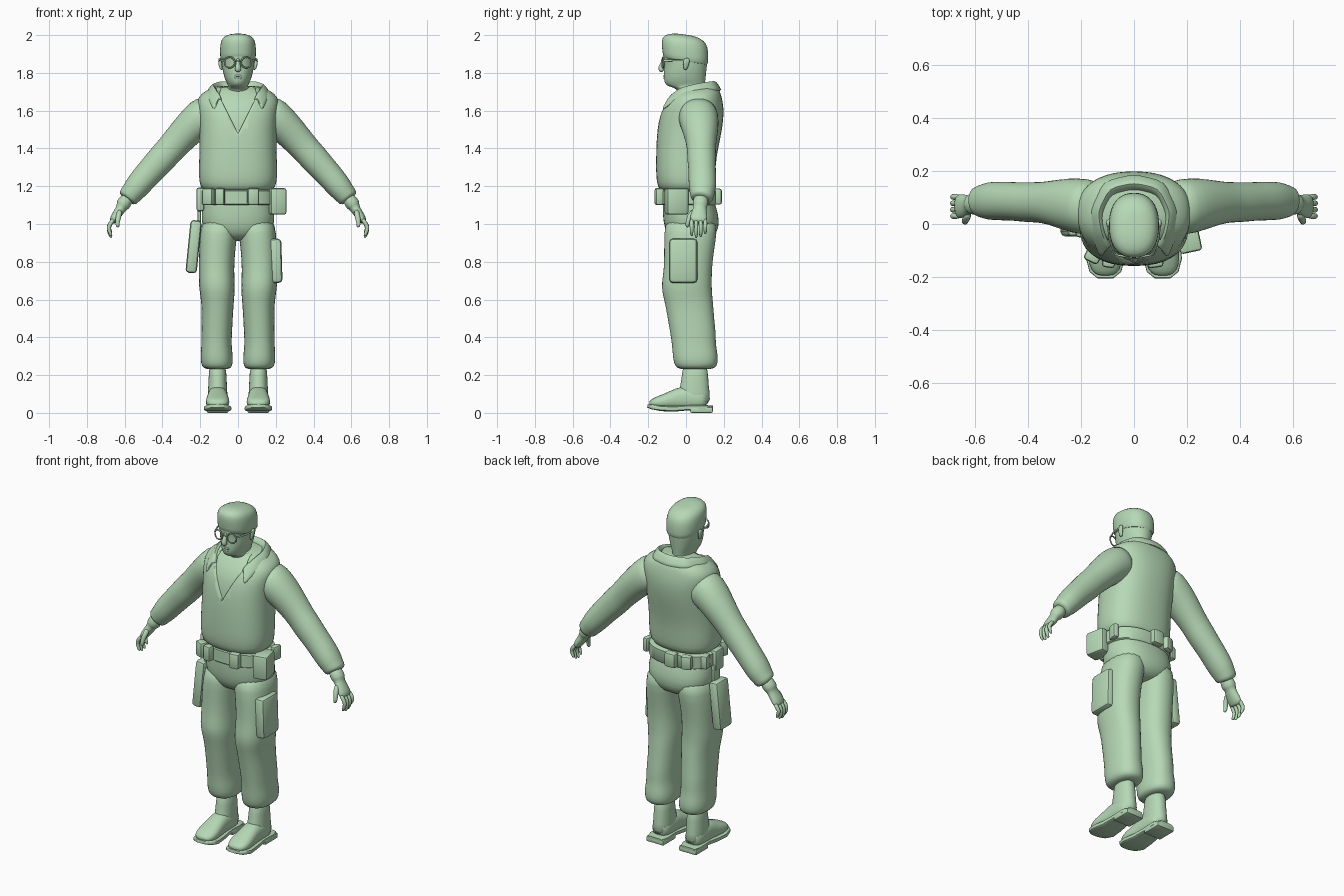
import bpy, bmesh, math
from mathutils import Vector as V

GREEN = bpy.data.materials.new("pale_green")
GREEN.diffuse_color = (0.47, 0.69, 0.47, 1)


def finish(name, bm, sub=0, angle=50):
    bmesh.ops.recalc_face_normals(bm, faces=bm.faces)
    me = bpy.data.meshes.new(name)
    bm.to_mesh(me)
    bm.free()
    me.materials.append(GREEN)
    ob = bpy.data.objects.new(name, me)
    bpy.context.collection.objects.link(ob)
    bpy.ops.object.select_all(action='DESELECT')
    bpy.context.view_layer.objects.active = ob
    ob.select_set(True)
    if sub:
        ob.modifiers.new("smooth", 'SUBSURF').levels = sub
        ob.modifiers["smooth"].render_levels = sub
        bpy.ops.object.modifier_apply(modifier="smooth")
    bpy.ops.object.shade_smooth_by_angle(angle=math.radians(angle))
    return ob


def loft(name, rings, n=20, e=2.0, sub=1, angle=50):
    """Skin rings of (centre, u axis, v axis, u radius, v radius)."""
    bm = bmesh.new()
    loops = []
    for c, u, v, ru, rv in rings:
        loop = []
        for i in range(n):
            a = 2 * math.pi * i / n
            ca, sa = math.cos(a), math.sin(a)
            pu = math.copysign(abs(ca) ** (2 / e), ca)
            pv = math.copysign(abs(sa) ** (2 / e), sa)
            loop.append(bm.verts.new(V(c) + u * ru * pu + v * rv * pv))
        loops.append(loop)
    for a, b in zip(loops, loops[1:]):
        for i in range(n):
            j = (i + 1) % n
            bm.faces.new((a[i], a[j], b[j], b[i]))
    bm.faces.new(loops[0])
    bm.faces.new(loops[-1])
    return finish(name, bm, sub, angle)


def stack(name, rows, slope=0, shrink=0, **kw):
    """Level rings from rows of (z, x centre, x radius, front y, back y)."""
    v = V((0, 1, -slope))
    return loft(name, [((cx, (f + b) / 2, z), V((1, 0, 0)), v, rx - shrink, (b - f) / 2 - shrink)
                       for z, cx, rx, f, b in rows], **kw)


def tube(name, pts, up=(0, 1, 0), **kw):
    """Rings square to a path of (x, y, z, side radius, up radius)."""
    p = [V(q[:3]) for q in pts]
    rings = []
    for i, q in enumerate(pts):
        t = (p[min(i + 1, len(p) - 1)] - p[max(i - 1, 0)]).normalized()
        u = V(up).cross(t).normalized()
        rings.append((p[i], u, t.cross(u), q[3], q[4]))
    return loft(name, rings, **kw)


def box(name, c, size, turn=0, tilt=0, bevel=0.012):
    bm = bmesh.new()
    bmesh.ops.create_cube(bm, size=1)
    bmesh.ops.scale(bm, vec=size, verts=bm.verts)
    bmesh.ops.bevel(bm, geom=bm.edges[:], offset=bevel, segments=2, affect='EDGES', profile=0.5)
    ob = finish(name, bm, angle=35)
    ob.location, ob.rotation_euler = c, (0, tilt, math.radians(turn))
    return ob


# Shirt, with an open neck cut over an undershirt
shirt_rows = [(1.165, 0, .175, -.13, .13), (1.195, 0, .2, -.15, .148), (1.25, 0, .21, -.16, .155),
              (1.35, 0, .206, -.159, .16), (1.45, 0, .204, -.157, .182), (1.55, 0, .206, -.147, .2),
              (1.62, 0, .217, -.126, .2), (1.67, 0, .216, -.09, .19), (1.705, 0, .175, -.055, .18),
              (1.735, 0, .11, -.02, .16)]
shirt = stack("shirt", shirt_rows, e=2.4, n=28)
stack("undershirt", shirt_rows[3:], shrink=.012, e=2.4, n=28)
bm = bmesh.new()
tri = [(0, 1.48), (.1, 1.68), (.07, 1.8), (-.07, 1.8), (-.1, 1.68)]
base = bm.faces.new([bm.verts.new((x, -.3, z)) for x, z in tri])
ext = bmesh.ops.extrude_face_region(bm, geom=[base])
bmesh.ops.translate(bm, vec=(0, .3, 0), verts=[g for g in ext['geom'] if isinstance(g, bmesh.types.BMVert)])
cutter = finish("neck_cutter", bm)
cutter.hide_render = True
cut = shirt.modifiers.new("neck", 'BOOLEAN')
cut.object, cut.operation, cut.solver = cutter, 'DIFFERENCE', 'EXACT'
bpy.context.view_layer.objects.active = shirt
bpy.ops.object.modifier_apply(modifier="neck")
bpy.data.objects.remove(cutter)

# Folded collar: inner stand, fold line, outer flap
rows = [[(0, .12, 1.71), (.085, .1, 1.71), (.11, .03, 1.7), (.1, -.03, 1.68), (.08, -.085, 1.65)],
        [(0, .155, 1.765), (.09, .135, 1.765), (.135, .05, 1.75), (.122, -.03, 1.73), (.092, -.095, 1.68)],
        [(0, .195, 1.71), (.12, .165, 1.71), (.172, .05, 1.705), (.165, -.05, 1.67), (.13, -.14, 1.6)]]
bm = bmesh.new()
grid = [[bm.verts.new((-x, y, z)) for x, y, z in r[:0:-1]] + [bm.verts.new(p) for p in r] for r in rows]
for a, b in zip(grid, grid[1:]):
    for i in range(len(a) - 1):
        bm.faces.new((a[i], a[i + 1], b[i + 1], b[i]))
bmesh.ops.recalc_face_normals(bm, faces=bm.faces)
bmesh.ops.solidify(bm, geom=bm.faces[:], thickness=.016)
bmesh.ops.subdivide_edges(bm, edges=[e for e in bm.edges if e.calc_length() > .03], cuts=1, use_grid_fill=True)
finish("collar", bm, sub=1)

# Trouser seat and belt
stack("trouser_seat", [(1.2, 0, .18, -.125, .13), (1.12, 0, .188, -.125, .15), (1.05, 0, .196, -.125, .175),
                       (.98, 0, .195, -.117, .177), (.93, 0, .13, -.09, .15), (.91, 0, .06, -.04, .1)], e=2.4)
stack("belt", [(1.1, 0, .192, -.132, .155), (1.105, 0, .2, -.138, .16), (1.175, 0, .2, -.138, .16),
               (1.18, 0, .192, -.13, .15)], e=2.4, n=32, sub=0)

# Belt pouches: x, y, z, size, turn
for i, (x, y, z, size, turn) in enumerate([
        (-.155, -.12, 1.145, (.06, .05, .09), -25), (-.095, -.142, 1.145, (.05, .045, .09), -8),
        (.08, -.142, 1.145, (.06, .045, .09), 8), (-.2, -.01, 1.13, (.04, .08, .125), 0),
        (.205, -.05, 1.12, (.085, .115, .14), 12), (.2, .07, 1.145, (.035, .06, .085), -10),
        (-.02, .165, 1.145, (.07, .05, .085), 0), (-.11, .15, 1.145, (.06, .045, .08), 20),
        (-.185, .08, 1.145, (.04, .06, .08), 15)]):
    box(f"belt_pouch_{i + 1}", (x, y, z), size, turn)

# Holster on one thigh, cargo pocket on the other
box("holster", (-.235, .01, .88), (.06, .115, .28), 0, .1, .018)
box("holster_strap", (-.205, .01, 1.04), (.02, .06, .14))
box("cargo_pocket", (.2, -.015, .805), (.065, .15, .235), 0, -.03, .02)

# Head with jaw, hair and face
stack("head", [(1.6, 0, .075, -.03, .11), (1.7, 0, .068, -.035, .1), (1.722, 0, .06, -.06, .1),
               (1.73, 0, .05, -.105, .1), (1.755, 0, .066, -.118, .103), (1.8, 0, .08, -.12, .108),
               (1.845, 0, .087, -.113, .113), (1.875, 0, .09, -.122, .115), (1.93, 0, .09, -.122, .113),
               (1.97, 0, .08, -.11, .1), (1.985, 0, .04, -.06, .05)], e=2.1)
stack("hair", [(1.855, 0, .088, -.113, .112), (1.865, 0, .094, -.122, .119), (1.91, 0, .097, -.128, .12),
               (1.955, 0, .095, -.132, .116), (1.985, 0, .084, -.118, .1), (2.0, 0, .05, -.07, .06),
               (2.002, 0, .02, -.03, .03)], slope=.3 * .5, e=2.3)
tube("nose", [(0, -.112, 1.88, .009, .008), (0, -.125, 1.845, .012, .014), (0, -.134, 1.82, .018, .019),
              (0, -.125, 1.805, .014, .012)], n=10)
for name, z, w in (("upper_lip", 1.784, .027), ("lower_lip", 1.772, .023)):
    tube(name, [(-w, -.108, z, .003, .004), (0, -.119, z, .007, .007), (w, -.108, z, .003, .004)],
         up=(0, 0, 1), n=8)
tube("glasses_bridge", [(-.018, -.128, 1.865, .004, .004), (.018, -.128, 1.865, .004, .004)],
     up=(0, 0, 1), n=8, sub=0)

for s, side in ((-1, "right"), (1, "left")):
    # Glasses and ears
    bpy.ops.mesh.primitive_torus_add(major_radius=.028, minor_radius=.004, major_segments=20, minor_segments=6,
                                     location=(s * .044, -.121, 1.855),
                                     rotation=(math.pi / 2, 0, s * .2))
    rim = bpy.context.object
    rim.name = side + "_glasses_rim"
    rim.data.materials.append(GREEN)
    bpy.ops.object.shade_smooth()
    tube(side + "_glasses_arm", [(s * .072, -.115, 1.865, .004, .005), (s * .092, -.06, 1.867, .004, .005),
                                 (s * .098, .005, 1.867, .004, .005)], up=(0, 0, 1), n=8, sub=0)
    stack(side + "_ear", [(1.815, s * .087, .006, -.012, .004), (1.83, s * .092, .009, -.015, .012),
                          (1.86, s * .097, .01, -.017, .022), (1.88, s * .096, .007, -.008, .018)], n=10)

    # Sleeve with folds and gathered cuff
    tube(side + "_sleeve", [(s * x, y, z, a, b) for x, y, z, a, b in [
        (.13, .06, 1.6, .1, .1), (.19, .065, 1.565, .105, .108), (.25, .075, 1.515, .091, .1),
        (.31, .08, 1.45, .084, .084), (.36, .082, 1.395, .077, .076), (.4, .082, 1.35, .079, .077),
        (.45, .085, 1.295, .073, .073), (.5, .087, 1.24, .071, .074), (.545, .087, 1.185, .066, .073),
        (.565, .086, 1.16, .058, .064), (.585, .085, 1.137, .058, .06), (.59, .083, 1.13, .04, .045)]],
         e=2.1)
    # Glove cuff, palm, fingers and thumb
    tube(side + "_glove", [(s * x, y, z, a, b) for x, y, z, a, b in [
        (.575, .08, 1.15, .034, .038), (.6, .077, 1.115, .038, .042), (.61, .075, 1.1, .039, .042),
        (.617, .074, 1.088, .028, .033), (.632, .07, 1.062, .026, .042), (.655, .067, 1.03, .024, .048),
        (.668, .065, 1.005, .017, .044)]], n=14)
    for k in range(4):
        y, d = .03 + .024 * k, (.01, 0, .004, .02)[k]
        tube(f"{side}_finger_{k + 1}", [(s * .655, y, 1.03, .013, .012), (s * .682, y, .995, .013, .012),
                                        (s * .686, y, .965 + d, .012, .011), (s * .674, y, .935 + d, .01, .009),
                                        (s * .669, y, .926 + d, .005, .005)], n=8)
    tube(side + "_thumb", [(s * .625, .045, 1.075, .016, .018), (s * .632, .018, 1.04, .016, .015),
                           (s * .64, .008, 1.005, .013, .013), (s * .635, .006, .98, .009, .009)], n=8)

    # Trouser leg, gathered above the boot
    stack(side + "_trouser_leg", [(z, s * cx, rx, f, b) for z, cx, rx, f, b in [
        (1.04, .09, .1, -.11, .165), (.95, .103, .1, -.117, .165), (.85, .112, .097, -.117, .148),
        (.76, .114, .094, -.118, .138), (.69, .113, .096, -.13, .138), (.64, .11, .094, -.128, .138),
        (.58, .108, .086, -.112, .145), (.5, .11, .083, -.098, .15), (.42, .113, .082, -.084, .16),
        (.36, .114, .08, -.075, .158), (.31, .113, .086, -.072, .17), (.26, .112, .086, -.065, .17),
        (.235, .11, .074, -.05, .155), (.23, .108, .04, -.01, .11)]], e=2.3)
    # Boot shaft, foot, sole and heel
    x = s * .108
    stack(side + "_boot_shaft", [(.27, x, .045, -.02, .115), (.18, x, .048, -.022, .118),
                                 (.11, x, .052, -.04, .125), (.03, x, .056, -.05, .135)], e=2.2)
    tube(side + "_boot_foot", [(x, .12, .065, .05, .05), (x, .05, .075, .055, .06), (x, -.02, .08, .054, .065),
                               (x, -.07, .068, .058, .05), (x, -.13, .058, .066, .037),
                               (x, -.175, .05, .055, .026), (x, -.195, .045, .03, .014)],
         up=(0, 0, 1), e=2.4)
    tube(side + "_boot_sole", [(x, .142, .026, .045, .012), (x, .1, .028, .06, .014), (x, .02, .028, .056, .014),
                               (x, -.06, .022, .064, .015), (x, -.13, .024, .073, .015),
                               (x, -.18, .032, .06, .013), (x, -.204, .037, .03, .009)],
         up=(0, 0, 1), e=5, sub=0, angle=40)
    box(side + "_boot_heel", (x, .082, .016), (.115, .12, .032), bevel=.008)
